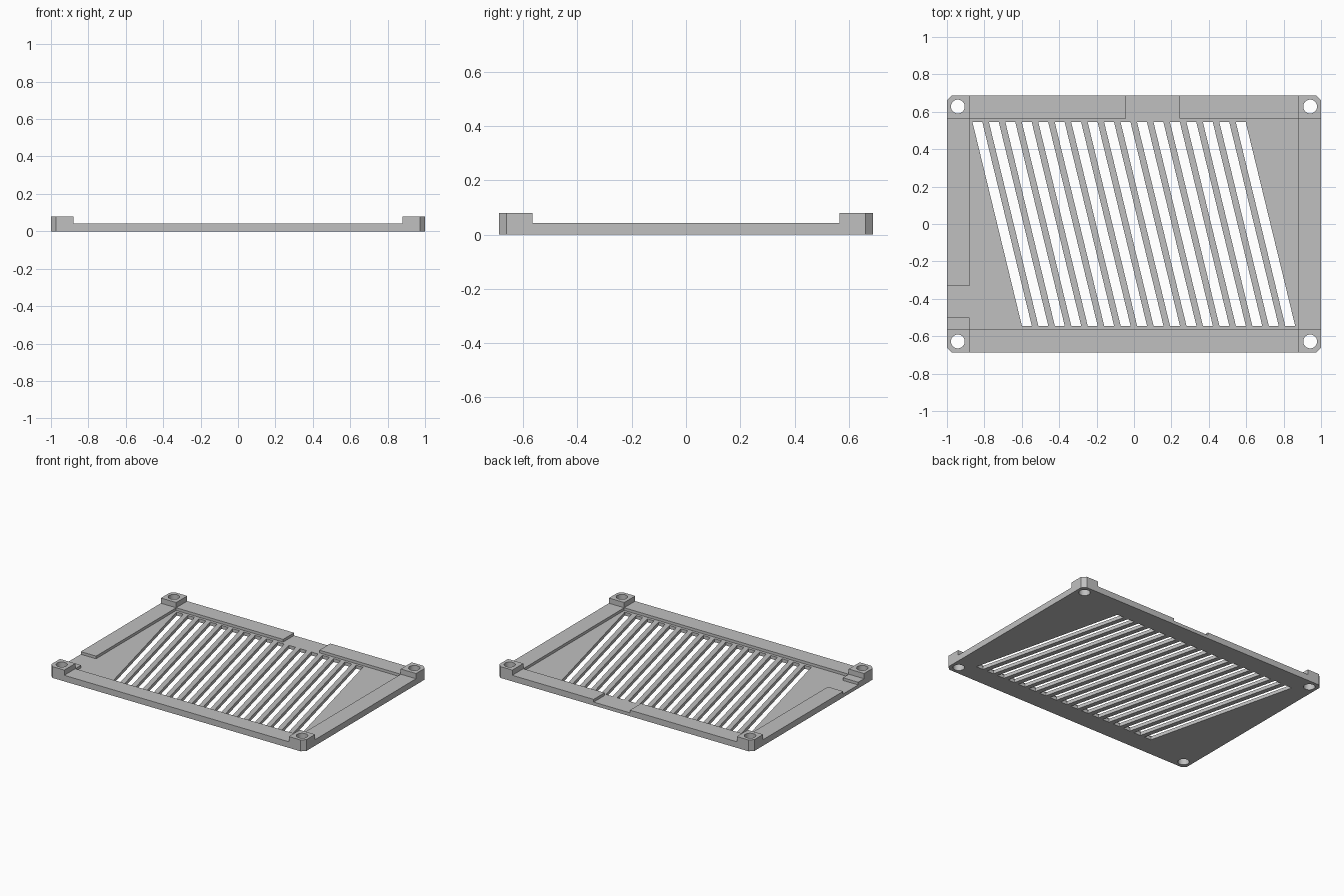
import bpy
import math

if "Cube" in bpy.data.objects:
    bpy.data.objects.remove(bpy.data.objects["Cube"])

HX, HY = 1.0, 0.688            # half size of the plate
IX, IY = 0.88, 0.565           # half size of the recess
FLOOR, RIM, POST = 0.024, 0.043, 0.08
CHAMFER = 0.027

grey = bpy.data.materials.new("plain_grey")
grey.use_nodes = True
COLOUR = (0.53, 0.53, 0.53, 1)
grey.diffuse_color = COLOUR
grey.node_tree.nodes["Principled BSDF"].inputs["Base Color"].default_value = COLOUR


def prisms(name, outlines, z0, z1):
    """One object holding an upright prism for each counter-clockwise outline."""
    verts, faces = [], []
    for outline in outlines:
        b, n = len(verts), len(outline)
        verts += [(x, y, z0) for x, y in outline] + [(x, y, z1) for x, y in outline]
        faces.append([b + i for i in reversed(range(n))])
        faces.append([b + n + i for i in range(n)])
        faces += [[b + i, b + (i + 1) % n, b + n + (i + 1) % n, b + n + i] for i in range(n)]
    mesh = bpy.data.meshes.new(name)
    mesh.from_pydata(verts, [], faces)
    mesh.materials.append(grey)
    obj = bpy.data.objects.new(name, mesh)
    bpy.context.collection.objects.link(obj)
    return obj


def rect(x0, x1, y0, y1):
    return [(x0, y0), (x1, y0), (x1, y1), (x0, y1)]


def cut(target, name, outlines, z0, z1):
    cutter = prisms(name, outlines, z0, z1)
    cutter.hide_render = True
    mod = target.modifiers.new(name, "BOOLEAN")
    mod.operation, mod.solver, mod.object = "DIFFERENCE", "EXACT", cutter
    bpy.context.view_layer.objects.active = target
    bpy.ops.object.modifier_apply(modifier=mod.name)
    bpy.data.objects.remove(cutter)


# Block with chamfered corners
c = CHAMFER
plate = prisms("vented_cover_plate", [[
    (-HX + c, -HY), (HX - c, -HY), (HX, -HY + c), (HX, HY - c),
    (HX - c, HY), (-HX + c, HY), (-HX, HY - c), (-HX, -HY + c)]], 0, POST)

# Lower everything between the corner posts to rim height
cross = [(-IX, -2), (IX, -2), (IX, -IY), (2, -IY), (2, IY), (IX, IY),
         (IX, 2), (-IX, 2), (-IX, IY), (-2, IY), (-2, -IY), (-IX, -IY)]
cut(plate, "post_gap_cutter", [cross], RIM, 1)

# Recess, with openings through the back rim and the right rim
recess = [(-IX, -IY), (IX, -IY), (IX, IY), (0.242, IY), (0.242, 2), (-0.042, 2),
          (-0.042, IY), (-IX, IY), (-IX, -0.332), (-2, -0.332), (-2, -0.5), (-IX, -0.5)]
cut(plate, "recess_cutter", [recess], FLOOR, 1)

# Slanted ventilation slots
SLOT_Y, SLOT_W, PITCH = 0.546, 0.053, 0.088
slots = []
for i in range(17):
    top, bottom = -0.864 + i * PITCH, -0.599 + i * PITCH
    slots.append([(bottom, -SLOT_Y), (bottom + SLOT_W, -SLOT_Y),
                  (top + SLOT_W, SLOT_Y), (top, SLOT_Y)])
cut(plate, "slot_cutter", slots, -1, 1)

# Screw holes through the posts
angles = [math.tau * k / 32 for k in range(32)]
holes = [[(sx * 0.942 + 0.037 * math.cos(a), sy * 0.628 + 0.037 * math.sin(a)) for a in angles]
         for sx in (-1, 1) for sy in (-1, 1)]
cut(plate, "hole_cutter", holes, -1, 1)

# Smooth the hole walls, keep every other edge sharp
bpy.ops.object.select_all(action="DESELECT")
plate.select_set(True)
bpy.context.view_layer.objects.active = plate
bpy.ops.object.shade_smooth_by_angle(angle=math.radians(30))
